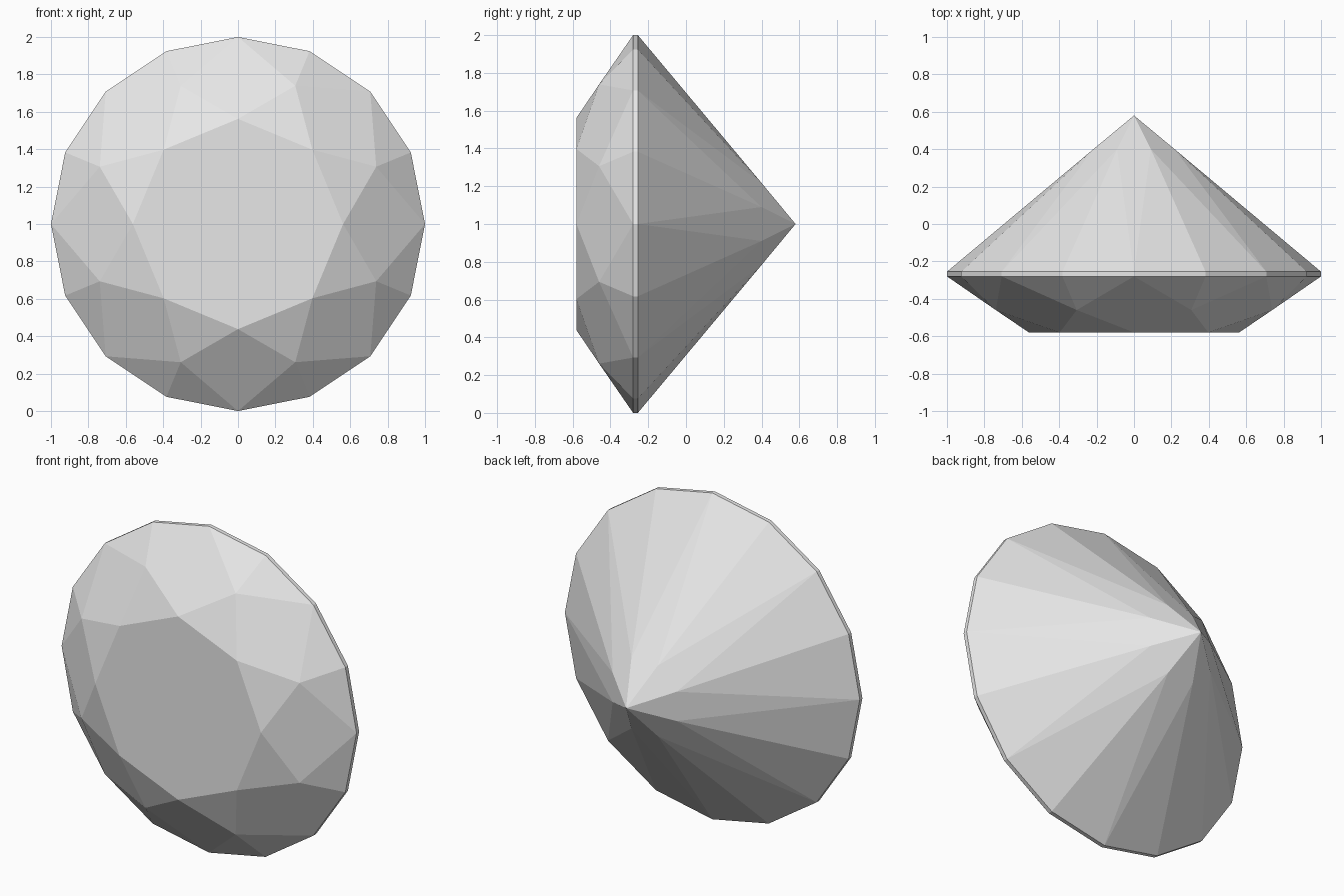
import bpy, bmesh, math

if "Cube" in bpy.data.objects:
    bpy.data.objects.remove(bpy.data.objects["Cube"])

bm = bmesh.new()

# Ring of points around the y axis, centred at z = 1
def ring(count, radius, y, offset=0.0):
    pts = []
    for i in range(count):
        a = 2 * math.pi * i / count + offset
        pts.append(bm.verts.new((radius * math.cos(a), y, 1 + radius * math.sin(a))))
    return pts

HALF = math.pi / 8
table = ring(8, 0.562, -0.58)            # flat front face
crown = ring(8, 0.80, -0.46, HALF)       # crown facet meeting points
front_girdle = ring(16, 1.0, -0.28)
back_girdle = ring(16, 1.0, -0.255)
pavilion = ring(8, 0.235, 0.40, HALF)    # facet points near the tip
tip = bm.verts.new((0, 0.58, 1))

bm.faces.new(table)
for i in range(8):
    j, g, h, k = (i + 1) % 8, 2 * i, 2 * i + 1, (2 * i + 2) % 16
    # Crown: star, kite and two girdle triangles
    bm.faces.new((table[i], table[j], crown[i]))
    bm.faces.new((table[i], crown[i], front_girdle[g], crown[i - 1]))
    bm.faces.new((crown[i], front_girdle[g], front_girdle[h]))
    bm.faces.new((crown[i], front_girdle[h], front_girdle[k]))
    # Thin girdle band
    for a, b in ((g, h), (h, k)):
        bm.faces.new((front_girdle[a], front_girdle[b], back_girdle[b], back_girdle[a]))
    # Pavilion: long kite and two girdle triangles
    bm.faces.new((tip, pavilion[i], back_girdle[g], pavilion[i - 1]))
    bm.faces.new((pavilion[i], back_girdle[g], back_girdle[h]))
    bm.faces.new((pavilion[i], back_girdle[h], back_girdle[k]))

bmesh.ops.recalc_face_normals(bm, faces=bm.faces[:])
mesh = bpy.data.meshes.new("cut_gem")
bm.to_mesh(mesh)
bm.free()

# Single pale grey colour
mat = bpy.data.materials.new("pale_grey")
mat.diffuse_color = (0.8, 0.8, 0.8, 1)
mat.use_nodes = True
mat.node_tree.nodes["Principled BSDF"].inputs["Base Color"].default_value = mat.diffuse_color
mesh.materials.append(mat)
gem = bpy.data.objects.new("cut_gem", mesh)
bpy.context.collection.objects.link(gem)
